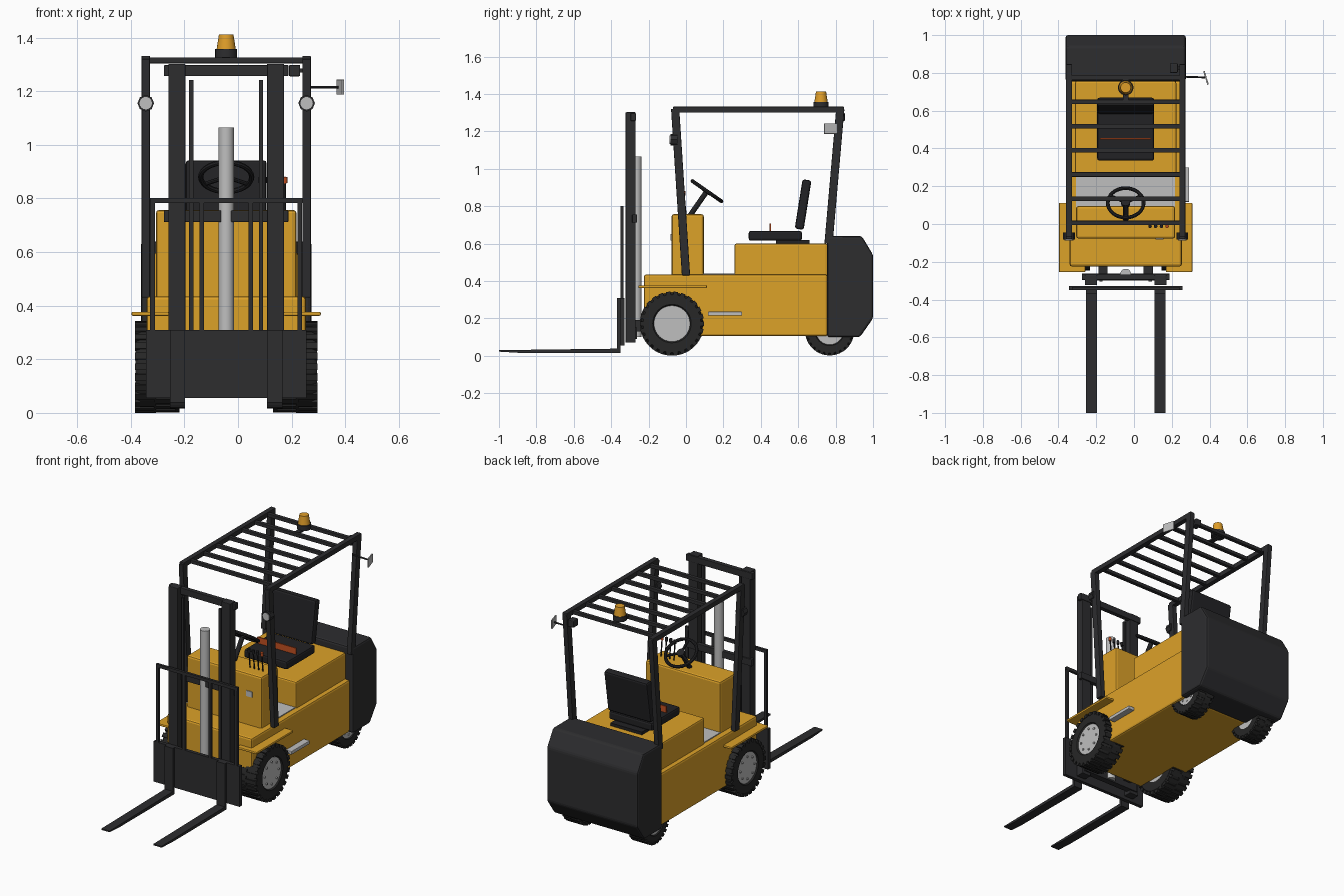
import bpy, bmesh, math
from mathutils import Vector, Matrix

if "Cube" in bpy.data.objects:
    bpy.data.objects.remove(bpy.data.objects["Cube"])

CX = -0.044  # truck centreline (the mirror shifts it off x = 0)

def mat(name, c):
    m = bpy.data.materials.new(name)
    m.diffuse_color = (*c, 1)
    m.use_nodes = True
    m.node_tree.nodes["Principled BSDF"].inputs["Base Color"].default_value = m.diffuse_color
    return m

YEL = mat("body yellow", (0.72, 0.36, 0.022))
DARK = mat("charcoal steel", (0.026, 0.026, 0.028))
TYRE = mat("tyre black", (0.02, 0.02, 0.02))
SEAT = mat("seat black", (0.016, 0.016, 0.018))
GREY = mat("light grey metal", (0.52, 0.52, 0.52))
AMB = mat("beacon amber", (0.74, 0.34, 0.022))
ORG = mat("orange trim", (0.55, 0.08, 0.015))

def finish(name, bm, m, bevel=0, smooth=False, segs=2):
    bmesh.ops.recalc_face_normals(bm, faces=bm.faces[:])
    me = bpy.data.meshes.new(name)
    bm.to_mesh(me)
    bm.free()
    me.materials.append(m)
    ob = bpy.data.objects.new(name, me)
    bpy.context.collection.objects.link(ob)
    if bevel:
        b = ob.modifiers.new("bevel", 'BEVEL')
        b.width, b.segments, b.limit_method = bevel, segs, 'ANGLE'
    if smooth:
        bpy.ops.object.select_all(action='DESELECT')
        ob.select_set(True)
        bpy.context.view_layer.objects.active = ob
        bpy.ops.object.shade_smooth_by_angle(angle=math.radians(35))
    return ob

def box(name, x, y, z, m, bevel=0, rot=None):
    """Box from three (min, max) ranges; rot turns it about its centre."""
    c = Vector([(a + b) / 2 for a, b in (x, y, z)])
    s = [b - a for a, b in (x, y, z)]
    bm = bmesh.new()
    M = Matrix.Translation(c) @ (rot or Matrix()) @ Matrix.Diagonal((*s, 1))
    bmesh.ops.create_cube(bm, size=1, matrix=M)
    return finish(name, bm, m, bevel)

def cbox(name, hw, y, z, m, bevel=0, rot=None):
    return box(name, (CX - hw, CX + hw), y, z, m, bevel, rot)

def cyl(name, p, q, r, m, r2=None, n=24):
    p, q = Vector(p), Vector(q)
    d = q - p
    M = Matrix.Translation((p + q) / 2) @ d.to_track_quat('Z', 'Y').to_matrix().to_4x4()
    bm = bmesh.new()
    bmesh.ops.create_cone(bm, cap_ends=True, segments=n, radius1=r,
                          radius2=r if r2 is None else r2, depth=d.length, matrix=M)
    return finish(name, bm, m, smooth=n > 8)

def prism(name, pts, x0, x1, m, bevel=0):
    """(y, z) profile extruded along x."""
    bm = bmesh.new()
    f = bm.faces.new([bm.verts.new((x0, y, z)) for y, z in pts])
    g = bmesh.ops.extrude_face_region(bm, geom=[f])
    bmesh.ops.translate(bm, vec=(x1 - x0, 0, 0),
                        verts=[v for v in g['geom'] if isinstance(v, bmesh.types.BMVert)])
    return finish(name, bm, m, bevel)

def beam(name, a, b, x, w, d, m):
    """Straight pillar in the side plane between two (y, z) points."""
    (y0, z0), (y1, z1) = a, b
    return prism(name, [(y0 - d, z0), (y0 + d, z0), (y1 + d, z1), (y1 - d, z1)],
                 x - w, x + w, m, 0.004)

def lathe(name, prof, M, m, n=40):
    """Closed (radius, height) profile spun about local z."""
    bm = bmesh.new()
    rings = [[bm.verts.new(M @ Vector((r * math.cos(2 * math.pi * i / n),
                                       r * math.sin(2 * math.pi * i / n), h)))
              for i in range(n)] for r, h in prof]
    for k, a in enumerate(rings):
        b = rings[(k + 1) % len(rings)]
        for i in range(n):
            j = (i + 1) % n
            bm.faces.new((a[i], a[j], b[j], b[i]))
    return finish(name, bm, m, smooth=True)

# Chassis, cowl, seat box and floor
cbox("chassis", 0.297, (-0.225, 0.757), (0.105, 0.435), YEL, 0.012)
cbox("front_cowl", 0.262, (-0.077, 0.095), (0.42, 0.757), YEL, 0.012)
cbox("seat_box", 0.268, (0.26, 0.757), (0.42, 0.6), YEL, 0.01)
cbox("floor_plate", 0.262, (0.09, 0.262), (0.43, 0.441), GREY)
box("cowl_plate", (0.115, 0.155), (-0.082, -0.076), (0.615, 0.65), GREY)
box("side_step", (0.24, 0.292), (0.117, 0.3), (0.214, 0.236), GREY, 0.004)

# Counterweight
prism("counterweight", [(0.755, 0.1), (0.93, 0.1), (1, 0.2), (1, 0.54), (0.94, 0.64), (0.755, 0.64)],
      CX - 0.318, CX + 0.318, DARK, 0.012)

def wheel(name, s, y, r, xo, xi):
    """Tyre with tread lugs, grey hub and bolts; s is the side."""
    z = r + 0.006
    w = xo - xi
    M = Matrix.Translation((CX + s * xi, y, z)) @ Matrix.Rotation(s * math.pi / 2, 4, 'Y')
    lathe(name + "_tyre", [(r * .56, 0), (r * .9, 0), (r, w * .12), (r, w * .88), (r * .93, w),
                           (r * .62, w), (r * .57, w * .93)], M, TYRE)
    cyl(name + "_hub", M @ Vector((0, 0, w * .02)), M @ Vector((0, 0, w * .95)), r * .58, GREY, n=32)
    bm = bmesh.new()
    n = 26
    for i in range(n):
        for k in (0, 1):
            L = (M @ Matrix.Rotation(2 * math.pi * (i + k / 2) / n, 4, 'Z')
                 @ Matrix.Translation((r * .972, 0, w * (.27 + .48 * k)))
                 @ Matrix.Diagonal((r * .12, r * .15, w * .54, 1)))
            bmesh.ops.create_cube(bm, size=1, matrix=L)
    finish(name + "_tread", bm, TYRE)
    for i in range(8):
        a = math.pi * i / 4
        p = Vector((r * .42 * math.cos(a), r * .42 * math.sin(a), w * .94))
        cyl(name + "_bolt", M @ p, M @ (p + Vector((0, 0, w * .05))), r * .045, GREY, n=6)

for s, side in ((-1, "left"), (1, "right")):
    wheel(side + "_front_wheel", s, -0.075, 0.166, 0.338, 0.19)
    wheel(side + "_rear_wheel", s, 0.768, 0.127, 0.285, 0.175)
    X = lambda a, b: tuple(sorted((CX + s * a, CX + s * b)))
    box(side + "_fender", X(0.213, 0.353), (-0.255, 0.112), (0.362, 0.377), YEL, 0.005)
    # Forks
    prism(side + "_fork", [(-1, 0.022), (-0.9, 0.016), (-0.35, 0.016), (-0.35, 0.31), (-0.368, 0.31),
                           (-0.368, 0.038), (-1, 0.03)], *X(0.153, 0.21), DARK)
    # Mast rails with lift chains
    box(side + "_mast_rail", X(0.152, 0.216), (-0.323, -0.27), (0.07, 1.302), DARK, 0.004)
    box(side + "_lift_chain", X(0.122, 0.138), (-0.305, -0.29), (0.1, 1.242), DARK)
    # Overhead guard pillars and rails
    x = CX + s * 0.3
    beam(side + "_front_pillar", (0.0, 0.43), (-0.058, 1.32), x, 0.016, 0.022, DARK)
    beam(side + "_rear_pillar", (0.762, 0.6), (0.825, 1.32), x, 0.016, 0.022, DARK)
    box(side + "_guard_rail", (x - .016, x + .016), (-0.07, 0.845), (1.3, 1.332), DARK, 0.004)
    # Work lights on the front pillars
    cyl(side + "_light_housing", (x, -0.045, 1.155), (x, -0.083, 1.155), 0.031, DARK, n=8)
    cyl(side + "_light_lens", (x, -0.08, 1.155), (x, -0.087, 1.155), 0.023, GREY)

# Roof bars
for i in range(7):
    y = 0.006 + i * 0.128
    cbox("roof_bar", 0.29, (y - 0.012, y + 0.012), (1.304, 1.326), DARK, 0.003)

# Mast cross members, lift cylinder, axle
cbox("mast_top_bar", 0.232, (-0.296, -0.267), (1.256, 1.297), DARK, 0.003)
cbox("mast_middle_bar", 0.232, (-0.288, -0.262), (0.712, 0.755), DARK, 0.003)
cbox("mast_bottom_bar", 0.2, (-0.3, -0.262), (0.09, 0.15), DARK)
cyl("lift_cylinder", (CX, -0.266, 0.1), (CX, -0.266, 1.065), 0.029, GREY)
cyl("front_axle", (CX - 0.2, -0.075, 0.172), (CX + 0.2, -0.075, 0.172), 0.05, DARK)
for s in (-1, 1):
    box("mast_pivot", (CX + s * .12 - .025, CX + s * .12 + .025), (-0.28, -0.2), (0.13, 0.19), DARK)

# Carriage plate and load backrest
cbox("carriage_plate", 0.3, (-0.35, -0.328), (0.055, 0.31), DARK)
cbox("backrest_top_bar", 0.285, (-0.35, -0.334), (0.782, 0.802), DARK)
for i in range(4):
    x = CX + (i - 1.5) * 0.183
    box("backrest_post", (x - .009, x + .009), (-0.35, -0.334), (0.3, 0.79), DARK)

# Seat with belt
cbox("seat_base", 0.11, (0.48, 0.66), (0.598, 0.618), SEAT)
cbox("seat_cushion", 0.151, (0.335, 0.62), (0.615, 0.668), SEAT, 0.012)
cbox("seat_back", 0.151, (0.602, 0.65), (0.675, 0.942), SEAT, 0.012, Matrix.Rotation(math.radians(-9), 4, 'X'))
cbox("seat_belt", 0.135, (0.447, 0.454), (0.66, 0.708), ORG)

# Steering wheel and column
C = Vector((CX, 0.112, 0.88))
N = Vector((0, 0.57, 0.82))
S = Matrix.Translation(C) @ N.to_track_quat('Z', 'Y').to_matrix().to_4x4()
lathe("steering_wheel", [(0.095 + 0.01 * math.cos(math.pi * k / 4), 0.01 * math.sin(math.pi * k / 4))
                         for k in range(8)], S, SEAT, 32)
cyl("steering_column", C - N * 0.16, C - N * 0.005, 0.014, SEAT)
cyl("steering_hub", C - N * 0.012, C + N * 0.008, 0.024, SEAT)
for k in range(3):
    a = math.pi / 2 + k * 2 * math.pi / 3
    cyl("steering_spoke", C, S @ Vector((0.092 * math.cos(a), 0.092 * math.sin(a), 0)), 0.008, SEAT, n=8)

# Control levers
for i in range(4):
    x = 0.085 + i * 0.03
    cyl("lever", (x, 0.0, 0.75), (x, -0.012, 0.865), 0.004, SEAT, n=8)
    cyl("lever_knob", (x, -0.011, 0.857), (x, -0.013, 0.88), 0.009, ORG if i == 3 else SEAT, n=12)

# Beacon
cyl("beacon_base", (CX, 0.722, 1.325), (CX, 0.722, 1.357), 0.041, DARK)
cyl("beacon_lens", (CX, 0.722, 1.355), (CX, 0.722, 1.412), 0.036, AMB, 0.027)
box("beacon_bracket", (CX - .015, CX + .015), (0.65, 0.775), (1.318, 1.328), DARK)

# Rear work lamp box and side mirror
box("rear_lamp", (0.19, 0.232), (0.8, 0.85), (1.255, 1.298), DARK, 0.005)
box("rear_lamp_bracket", (0.225, 0.25), (0.815, 0.835), (1.27, 1.285), DARK)
cyl("mirror_arm", (0.255, 0.78, 1.215), (0.375, 0.776, 1.215), 0.005, DARK, n=8)
box("mirror", (0.377, 0.385), (0.736, 0.812), (1.187, 1.243), GREY, 0.002,
    Matrix.Rotation(math.radians(17), 4, 'Z'))
